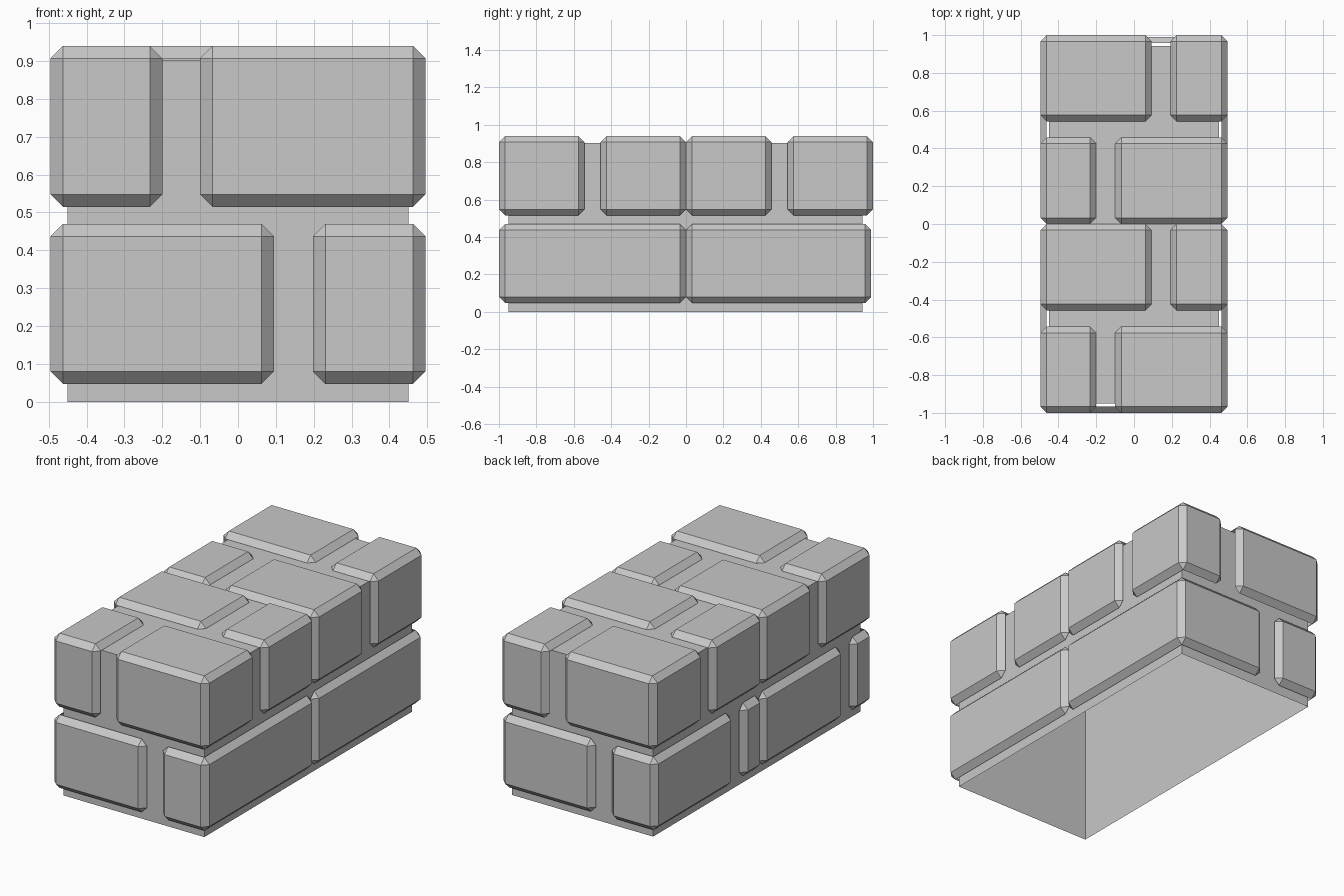
import bpy, bmesh
from mathutils import Vector, Matrix

cube = bpy.data.objects.get("Cube")
if cube:
    bpy.data.objects.remove(cube, do_unlink=True)

# Single stone colour
GREY = (0.58, 0.58, 0.58, 1.0)
stone = bpy.data.materials.new("stone_grey")
stone.use_nodes = True
stone.diffuse_color = GREY
stone.node_tree.nodes["Principled BSDF"].inputs["Base Color"].default_value = GREY

BEVEL = 0.033
HALF_X = 0.495


def shell(name, lo, hi, outward, bevel=0.0):
    """Box, optionally chamfered, keeping only faces turned to an outward direction."""
    lo, hi = Vector(lo), Vector(hi)
    bm = bmesh.new()
    bmesh.ops.create_cube(bm, size=1)
    bmesh.ops.transform(bm, verts=bm.verts, matrix=Matrix.Translation((lo + hi) / 2)
                        @ Matrix.Diagonal((*(hi - lo), 1)))
    if bevel:
        bmesh.ops.bevel(bm, geom=bm.edges[:], offset=bevel, segments=1, affect='EDGES')
    bm.normal_update()
    hidden = [f for f in bm.faces
              if all(f.normal.dot(Vector(d)) < 0.3 for d in outward)]
    bmesh.ops.delete(bm, geom=hidden, context='FACES')
    mesh = bpy.data.meshes.new(name)
    bm.to_mesh(mesh)
    bm.free()
    mesh.materials.append(stone)
    bpy.context.collection.objects.link(bpy.data.objects.new(name, mesh))


def brick(name, x, y, z, top):
    """Hollow facing brick; its visible sides follow from where it meets the wall faces."""
    outward = [(0, 0, 1)] if top else []
    if x[0] <= -HALF_X:
        outward.append((-1, 0, 0))
    if x[1] >= HALF_X:
        outward.append((1, 0, 0))
    if y[0] <= -0.98:
        outward.append((0, -1, 0))
    if y[1] >= 0.98:
        outward.append((0, 1, 0))
    shell(name, (x[0], y[0], z[0]), (x[1], y[1], z[1]), outward, BEVEL)


# Mortar core, open underneath
shell("mortar_core", (-0.45, -0.95, 0), (0.45, 0.943, 0.903),
      [(1, 0, 0), (-1, 0, 0), (0, 1, 0), (0, -1, 0), (0, 0, 1)])

# Upper course: four rows with alternating joints
rows = [(-1, -0.543), (-0.457, 0), (0, 0.458), (0.543, 1)]
for i, y in enumerate(rows):
    joint = (-0.2, -0.1) if i % 2 == 0 else (0.093, 0.193)
    brick(f"upper_brick_right_{i + 1}", (-HALF_X, joint[0]), y, (0.515, 0.94), True)
    brick(f"upper_brick_left_{i + 1}", (joint[1], HALF_X), y, (0.515, 0.94), True)

# Lower course: bricks wrapping the corners, plus two fillers on the right side
lower = {
    "lower_brick_front_right": ((-HALF_X, 0.095), (-1, -0.825)),
    "lower_brick_front_left": ((0.198, HALF_X), (-1, 0)),
    "lower_brick_back_left": ((-0.095, HALF_X), (0, 0.99)),
    "lower_brick_back_right": ((-HALF_X, -0.198), (0.265, 0.99)),
    "lower_brick_side_short": ((-HALF_X, -0.4), (0, 0.175)),
    "lower_brick_side_long": ((-HALF_X, -0.4), (-0.735, 0)),
}
for name, (x, y) in lower.items():
    # The two fillers have no outer end, so only their side face and its chamfers remain
    brick(name, x, y, (0.047, 0.47), False)
